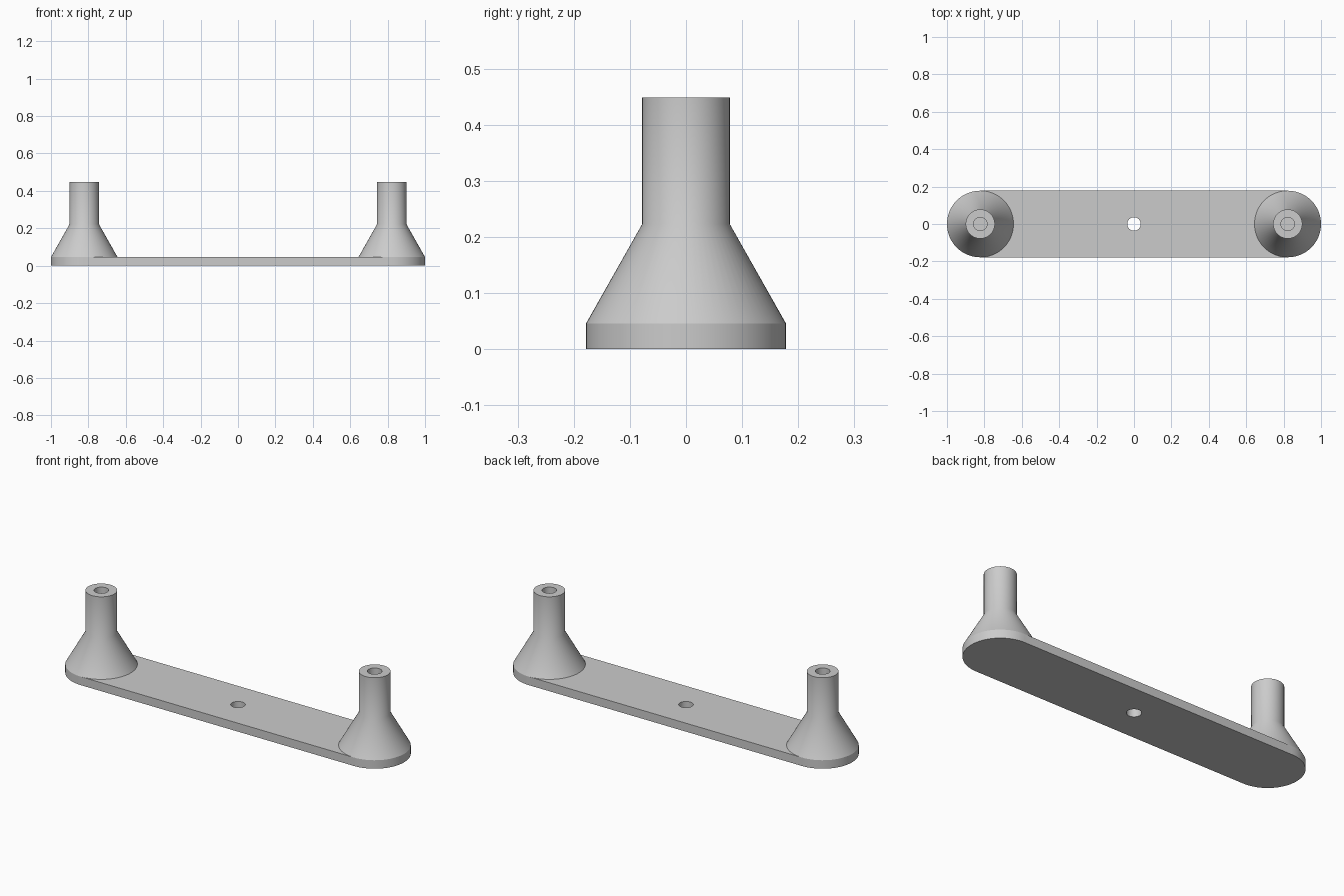
import bpy, bmesh, math

cube = bpy.data.objects.get("Cube")
if cube:
    bpy.data.objects.remove(cube, do_unlink=True)

POST_X, BASE_R, NECK_R, HOLE_R = 0.822, 0.178, 0.078, 0.036
PLATE_H, NECK_Z, TOP_Z, BORE_Z = 0.046, 0.223, 0.448, 0.2
SEGMENTS = 64

grey = bpy.data.materials.new("light grey")
grey.use_nodes = True
colour = (0.6, 0.6, 0.6, 1)
grey.diffuse_color = colour
grey.node_tree.nodes["Principled BSDF"].inputs["Base Color"].default_value = colour


def arc(cx, radius, start, sweep, steps):
    """Points on an arc, both ends included."""
    return [(cx + radius * math.cos(start + sweep * i / steps),
             radius * math.sin(start + sweep * i / steps))
            for i in range(steps + 1)]


def finish(name, bm):
    """Turn a bmesh into a smooth-shaded object with sharp edges kept."""
    mesh = bpy.data.meshes.new(name)
    bm.to_mesh(mesh)
    bm.free()
    obj = bpy.data.objects.new(name, mesh)
    bpy.context.collection.objects.link(obj)
    mesh.materials.append(grey)
    bpy.ops.object.select_all(action="DESELECT")
    obj.select_set(True)
    bpy.context.view_layer.objects.active = obj
    bpy.ops.object.shade_smooth_by_angle(angle=math.radians(30))


def build_plate():
    """Rounded bar with a round hole through its middle."""
    half = SEGMENTS // 2
    outline = (arc(POST_X, BASE_R, -math.pi / 2, math.pi, half)
               + arc(-POST_X, BASE_R, math.pi / 2, math.pi, half))
    hole = arc(0, HOLE_R, 0, math.tau, SEGMENTS)[:-1]
    bm = bmesh.new()
    edges = []
    for loop in (outline, hole):
        verts = [bm.verts.new((x, y, 0)) for x, y in loop]
        edges += [bm.edges.new((verts[i - 1], v)) for i, v in enumerate(verts)]
    bmesh.ops.triangle_fill(bm, edges=edges, use_beauty=True)
    extruded = bmesh.ops.extrude_face_region(bm, geom=bm.faces[:], use_keep_orig=True)
    top = [g for g in extruded["geom"] if isinstance(g, bmesh.types.BMVert)]
    bmesh.ops.translate(bm, verts=top, vec=(0, 0, PLATE_H))
    bmesh.ops.recalc_face_normals(bm, faces=bm.faces[:])
    finish("base_plate", bm)


def build_post(name, cx):
    """Lathed post: flared foot, straight neck and a blind bore in the top."""
    profile = [(BASE_R, PLATE_H), (NECK_R, NECK_Z), (NECK_R, TOP_Z),
               (HOLE_R, TOP_Z), (HOLE_R, BORE_Z)]
    bm = bmesh.new()
    rings = [[bm.verts.new((x, y, z))
              for x, y in arc(cx, r, -math.pi / 2, math.tau, SEGMENTS)[:-1]]
             for r, z in profile]
    for low, high in zip(rings, rings[1:]):
        for i in range(SEGMENTS):
            bm.faces.new((low[i - 1], low[i], high[i], high[i - 1]))
    bm.faces.new(rings[-1])
    finish(name, bm)


build_plate()
for side, sign in (("left", 1), ("right", -1)):
    build_post(side + "_post", sign * POST_X)
